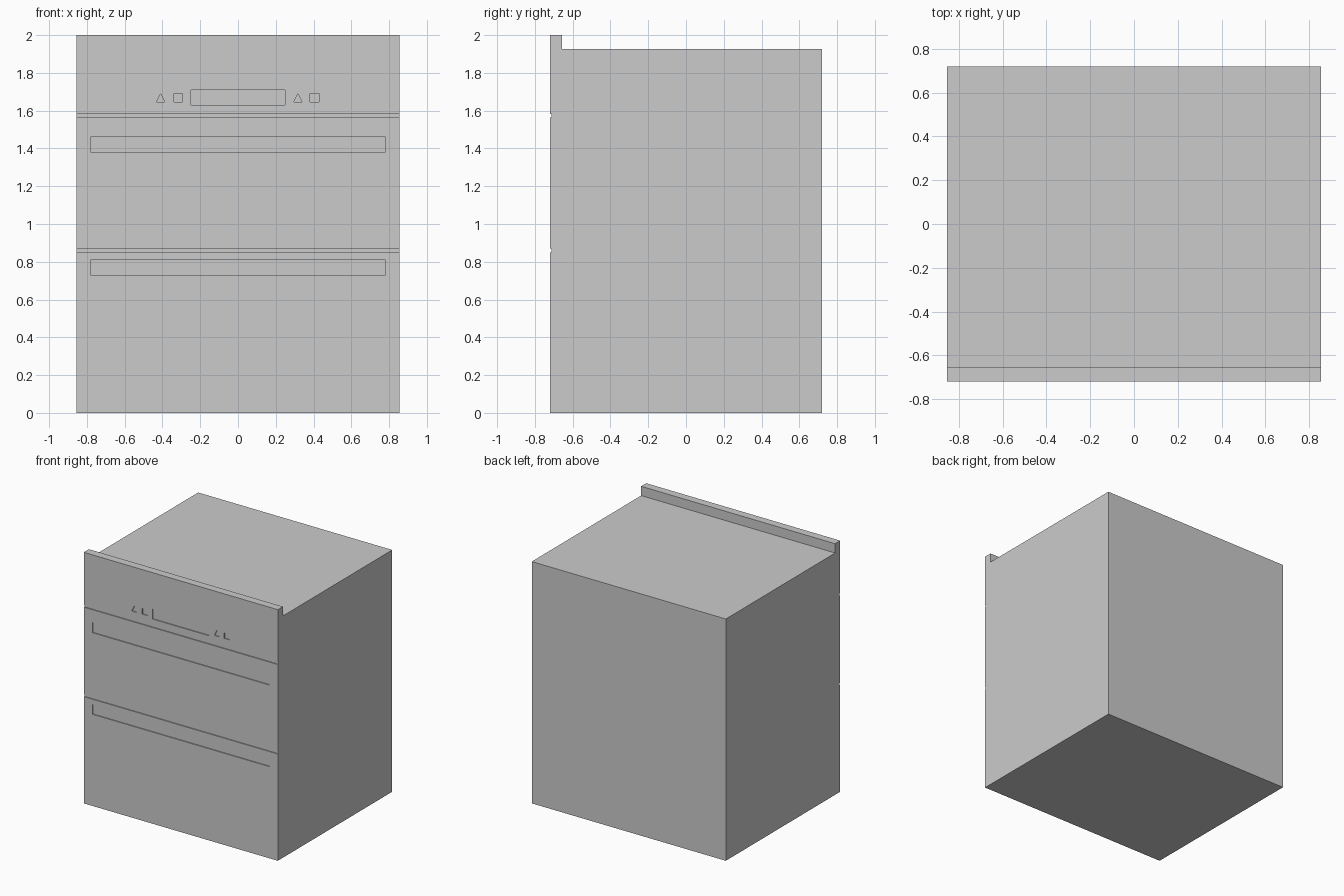
import bpy, bmesh

if "Cube" in bpy.data.objects:
    bpy.data.objects.remove(bpy.data.objects["Cube"])

HALF_W, HALF_D = 0.855, 0.72
FRONT, DEPTH = -HALF_D, 0.008


def prism(bm, pts, axis, a, b):
    """Extrude a 2D outline along 'x' (pts are y,z) or 'y' (pts are x,z)."""
    place = (lambda p, t: (t, p[0], p[1])) if axis == 'x' else (lambda p, t: (p[0], t, p[1]))
    face = bm.faces.new([bm.verts.new(place(p, a)) for p in pts])
    ext = bmesh.ops.extrude_face_region(bm, geom=[face])
    shift = (b - a, 0, 0) if axis == 'x' else (0, b - a, 0)
    verts = [g for g in ext['geom'] if isinstance(g, bmesh.types.BMVert)]
    bmesh.ops.translate(bm, verts=verts, vec=shift)


def finish(bm, name):
    bmesh.ops.recalc_face_normals(bm, faces=bm.faces)
    mesh = bpy.data.meshes.new(name)
    bm.to_mesh(mesh)
    bm.free()
    obj = bpy.data.objects.new(name, mesh)
    bpy.context.collection.objects.link(obj)
    return obj


def rect(x0, x1, z0, z1):
    return [(x0, z0), (x1, z0), (x1, z1), (x0, z1)]


# cabinet body: side profile with front lip and two drawer gaps
profile = [(HALF_D, 0), (HALF_D, 1.926), (-0.656, 1.926), (-0.656, 2.0), (FRONT, 2.0)]
for z in (1.573, 0.86):
    profile += [(FRONT, z + 0.01), (FRONT + DEPTH, z + 0.01),
                (FRONT + DEPTH, z - 0.01), (FRONT, z - 0.01)]
profile.append((FRONT, 0))
bm = bmesh.new()
prism(bm, profile, 'x', -HALF_W, HALF_W)
body = finish(bm, "cabinet_body")

# shallow recesses: drawer grips, display and buttons
outlines = [rect(-0.78, 0.78, z, z + 0.08) for z in (1.38, 0.73)]
outlines.append(rect(-0.25, 0.25, 1.63, 1.71))
for x in (-0.41, 0.317):
    outlines.append([(x - 0.022, 1.645), (x + 0.022, 1.645), (x, 1.69)])
for x in (-0.317, 0.405):
    outlines.append(rect(x - 0.023, x + 0.023, 1.645, 1.69))
bm = bmesh.new()
for pts in outlines:
    prism(bm, pts, 'y', FRONT - 0.05, FRONT + DEPTH)
cutter = finish(bm, "front_recess_cutter")
cutter.hide_render = True
cutter.display_type = 'WIRE'

cut = body.modifiers.new("front_recesses", 'BOOLEAN')
cut.operation = 'DIFFERENCE'
cut.solver = 'EXACT'
cut.object = cutter

# bake the cut and drop the helper
bpy.context.view_layer.objects.active = body
body.select_set(True)
bpy.ops.object.modifier_apply(modifier=cut.name)
bpy.data.objects.remove(cutter)
